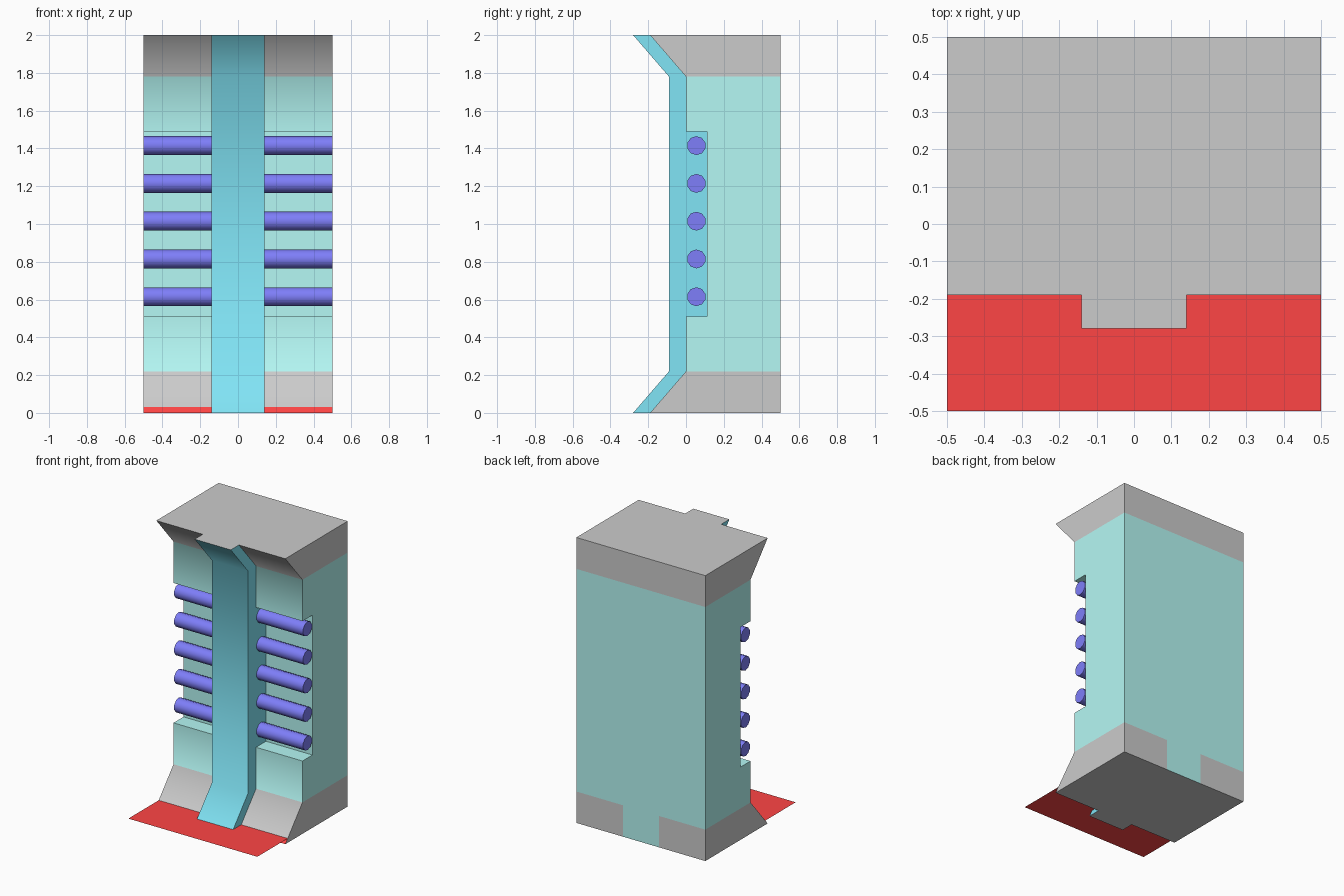
import bpy, bmesh, math
from mathutils import Matrix, Vector

if "Cube" in bpy.data.objects:
    bpy.data.objects.remove(bpy.data.objects["Cube"])


def material(name, rgb):
    m = bpy.data.materials.new(name)
    m.diffuse_color = (*rgb, 1)
    m.use_nodes = True
    m.node_tree.nodes["Principled BSDF"].inputs["Base Color"].default_value = m.diffuse_color
    return m


teal = material("teal", (0.46, 0.94, 0.91))
cyan = material("cyan", (0.22, 0.78, 0.92))
blue = material("blue", (0.21, 0.21, 0.95))
red = material("red", (1.0, 0.06, 0.06))

W, R = 0.5, 0.14          # half widths of body and rib
LOW, HIGH = 0.22, 1.78    # heights where the flares begin
PLATE = 0.03              # height of the red plate


def prism(profile, half):
    """Extrude a (y, z) profile along x, from -half to half."""
    bm = bmesh.new()
    face = bm.faces.new([bm.verts.new((-half, y, z)) for y, z in profile])
    ext = bmesh.ops.extrude_face_region(bm, geom=[face])["geom"]
    bmesh.ops.translate(bm, vec=(2 * half, 0, 0),
                        verts=[v for v in ext if isinstance(v, bmesh.types.BMVert)])
    bmesh.ops.recalc_face_normals(bm, faces=bm.faces)
    return bm


def cut(bm, co, normal):
    bmesh.ops.bisect_plane(bm, geom=bm.verts[:] + bm.edges[:] + bm.faces[:],
                           dist=1e-5, plane_co=co, plane_no=normal)
    bm.normal_update()


def finish(name, bm, mats, angle=45):
    me = bpy.data.meshes.new(name)
    bm.to_mesh(me)
    bm.free()
    for m in mats:
        me.materials.append(m)
    ob = bpy.data.objects.new(name, me)
    bpy.context.collection.objects.link(ob)
    bpy.ops.object.select_all(action='DESELECT')
    ob.select_set(True)
    bpy.context.view_layer.objects.active = ob
    bpy.ops.object.shade_smooth_by_angle(angle=math.radians(angle))
    return ob


# Body: flared block with a front recess
bm = prism([(-0.19, 0), (0.5, 0), (0.5, 2), (-0.19, 2), (0, HIGH), (0, 1.49),
            (0.11, 1.49), (0.11, 0.51), (0, 0.51), (0, LOW)], W)
for z in (PLATE, LOW, HIGH):
    cut(bm, (0, 0, z), (0, 0, 1))
for x in (-R, R):
    cut(bm, (x, 0, 0), (1, 0, 0))
hidden = []
for f in bm.faces:
    c, n = f.calc_center_median(), f.normal
    middle = abs(c.x) < R
    front = c.y < 0.2
    if middle and front and 0.001 < c.z < 1.999:
        hidden.append(f)                      # covered by the rib
    if LOW < c.z < HIGH or (middle and n.y > 0.9 and c.z < LOW):
        f.material_index = 1                  # teal walls and back patch
    elif n.y < -0.3 and c.z < PLATE:
        f.material_index = 2                  # red foot of the slope
bmesh.ops.delete(bm, geom=hidden, context='FACES')
finish("body", bm, [None, teal, red])

# Central rib following the front, filling the recess
bm = prism([(-0.28, 0), (-0.09, LOW), (-0.09, HIGH), (-0.28, 2), (-0.19, 2),
            (0, HIGH), (0, 1.49), (0.11, 1.49), (0.11, 0.51), (0, 0.51),
            (0, LOW), (-0.19, 0)], R)
hidden = []
for f in bm.faces:
    c, n = f.calc_center_median(), f.normal
    if abs(n.z) > 0.9 and (c.z < 0.01 or c.z > 1.99):
        f.material_index = 1                  # grey end caps
    elif abs(n.x) < 0.5 and n.y > -0.3:
        hidden.append(f)                      # buried in the body
bmesh.ops.delete(bm, geom=hidden, context='FACES')
finish("rib", bm, [cyan, None])

# Horizontal rods on both sides of the rib
for i in range(5):
    for side, s in (("left", -1), ("right", 1)):
        bm = bmesh.new()
        place = (Matrix.Translation(Vector((s * (W + R) / 2, 0.055, 0.615 + 0.2 * i)))
                 @ Matrix.Rotation(math.pi / 2, 4, 'Y') @ Matrix.Rotation(math.pi / 2, 4, 'Z'))
        bmesh.ops.create_cone(bm, cap_ends=True, segments=10, radius1=0.05,
                              radius2=0.05, depth=W - R, matrix=place)
        # keep a vertex at the top of each rod
        top = max(v.co.z for v in bm.verts)
        if top < 0.615 + 0.2 * i + 0.0499:
            bmesh.ops.rotate(bm, verts=bm.verts, cent=place.translation,
                             matrix=Matrix.Rotation(math.pi / 10, 3, 'X'))
        finish(f"rod_{side}_{i + 1}", bm, [blue])

# Thin floor plate in front
bm = bmesh.new()
bm.faces.new([bm.verts.new((x, y, PLATE)) for x, y in
              ((-W, -0.5), (W, -0.5), (W, -0.164), (-W, -0.164))])
finish("floor_plate", bm, [red])
